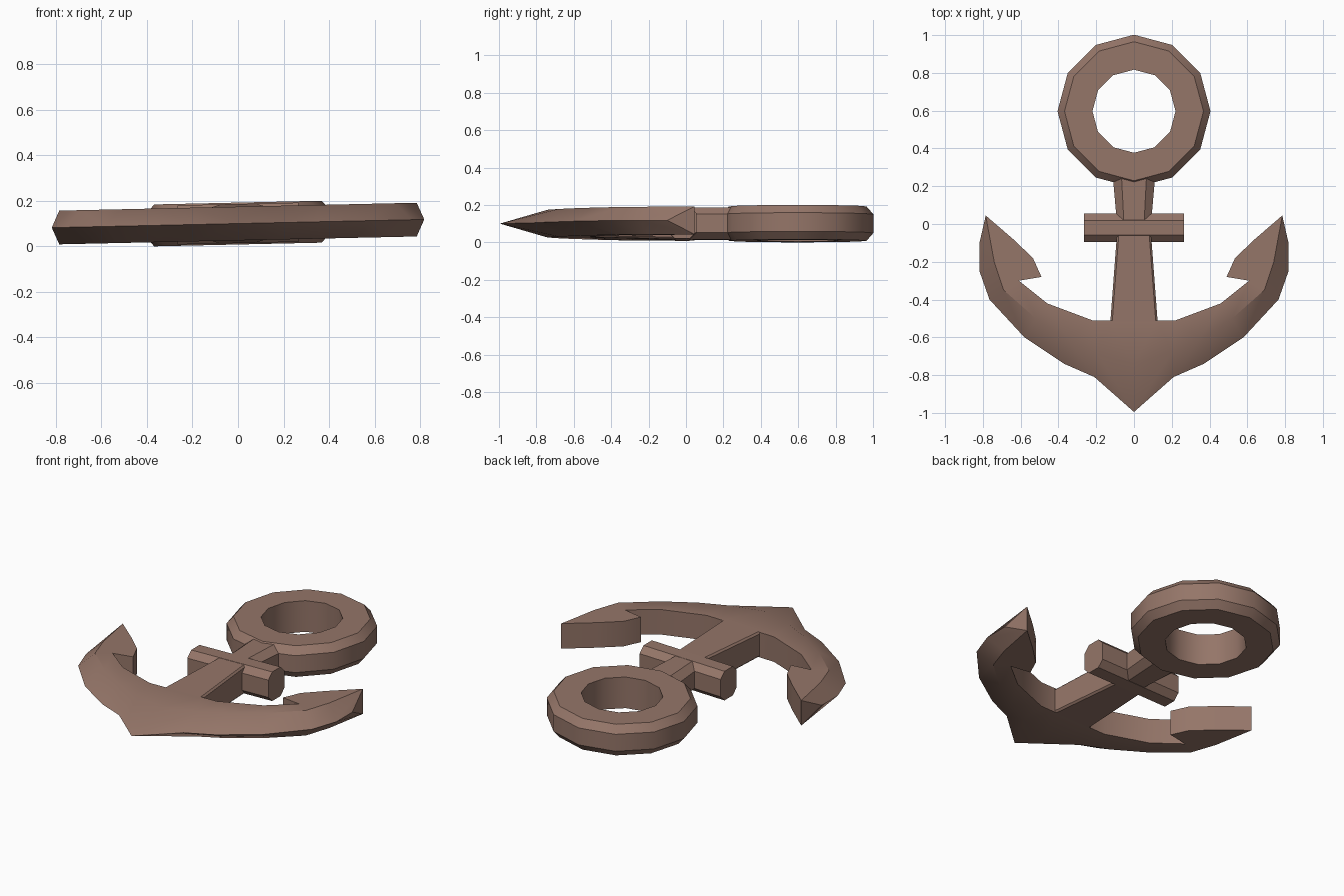
import bpy, bmesh, math

if "Cube" in bpy.data.objects:
    bpy.data.objects.remove(bpy.data.objects["Cube"])

SLOPE, MID = 0.022, 0.1          # the anchor lies slightly tilted sideways
mat = bpy.data.materials.new("dusty brown")
mat.diffuse_color = (0.30, 0.18, 0.14, 1)
mat.use_nodes = True
mat.node_tree.nodes["Principled BSDF"].inputs["Base Color"].default_value = mat.diffuse_color


def finish(bm, name, angle=35):
    """Weld, tilt, shade and colour one part."""
    bmesh.ops.remove_doubles(bm, verts=bm.verts, dist=0.0005)
    bmesh.ops.recalc_face_normals(bm, faces=bm.faces)
    for v in bm.verts:
        v.co.z += MID + SLOPE * v.co.x
    me = bpy.data.meshes.new(name)
    bm.to_mesh(me)
    bm.free()
    me.materials.append(mat)
    ob = bpy.data.objects.new(name, me)
    bpy.context.collection.objects.link(ob)
    bpy.ops.object.select_all(action='DESELECT')
    ob.select_set(True)
    bpy.context.view_layer.objects.active = ob
    bpy.ops.object.shade_smooth_by_angle(angle=math.radians(angle))
    return ob


def loft(rings, name, closed=False, caps=False):
    """Skin a list of equal-length closed sections."""
    bm = bmesh.new()
    rows = [[bm.verts.new(p) for p in r] for r in rings]
    n = len(rows[0])
    pairs = list(zip(rows, rows[1:])) + ([(rows[-1], rows[0])] if closed else [])
    for a, b in pairs:
        for i in range(n):
            j = (i + 1) % n
            bm.faces.new((a[i], a[j], b[j], b[i]))
    if caps:
        bm.faces.new(rows[0])
        bm.faces.new(rows[-1])
    return finish(bm, name)


def octagon(w, h, cw, ch):
    return [(w, h - ch), (w - cw, h), (cw - w, h), (-w, h - ch),
            (-w, ch - h), (cw - w, -h), (w - cw, -h), (w, ch - h)]


# ring: 12 sides, chamfered outside, straight hole
profile = [(0.22, 0.092), (0.368, 0.092), (0.405, 0.05),
           (0.405, -0.05), (0.368, -0.092), (0.22, -0.092)]
loft([[(r * math.cos(k * math.pi / 6), 0.597 + r * math.sin(k * math.pi / 6), z)
       for r, z in profile] for k in range(12)], "ring", closed=True)

# shank: chamfered neck above the bar, plainer tapered stem below
loft([[(u, y, v) for u, v in octagon(w, 0.085, c, 0.035)]
      for y, w, c in ((-0.02, 0.088, 0.036), (0.25, 0.112, 0.046))], "shank_neck")
loft([[(u, y, v) for u, v in octagon(w, h, 0.01, 0.01)]
      for y, w, h in ((-0.515, 0.125, 0.074), (-0.05, 0.09, 0.085))], "shank_stem")

# crossbar
loft([[(x, -0.02 + u, v) for u, v in octagon(0.075, 0.086, 0.036, 0.035)]
      for x in (-0.265, 0.265)], "crossbar", caps=True)

# arms with flukes: outer ridge, top edge and inner edge, mirrored
H = 0.074
outer = [(0, -0.995), (0.21, -0.81), (0.37, -0.74), (0.58, -0.6),
         (0.765, -0.4), (0.818, -0.25), (0.818, -0.1)]
top = [(0, -0.74), (0.2, -0.68), (0.35, -0.61), (0.52, -0.5),
       (0.69, -0.35), (0.74, -0.2), (0.785, 0.045)]
inner = [(0, -0.51), (0.125, -0.51), (0.22, -0.51), (0.46, -0.42), (0.61, -0.3)]
fluke = [(0.49, -0.28), (0.535, -0.18), (0.64, -0.08), (0.785, 0.045)]
bm = bmesh.new()


def face(pts):
    bm.faces.new([bm.verts.new(p) for p in pts])


for s in (-1, 1):
    def at(p, z):
        return (s * p[0], p[1], z)
    for z in (-H, H):
        for i in range(6):
            face([at(outer[i], 0), at(outer[i + 1], 0), at(top[i + 1], z), at(top[i], z)])
        for i in range(4):
            face([at(top[i], z), at(top[i + 1], z), at(inner[i + 1], z), at(inner[i], z)])
        face([at(p, z) for p in [inner[4], top[4], top[5]] + fluke[::-1]])
    wall = inner + fluke
    for a, b in zip(wall[1:], wall[2:]):
        face([at(a, H), at(b, H), at(b, -H), at(a, -H)])
    face([at(outer[6], 0), at(top[6], H), at(top[6], -H)])
finish(bm, "arms_and_flukes")
